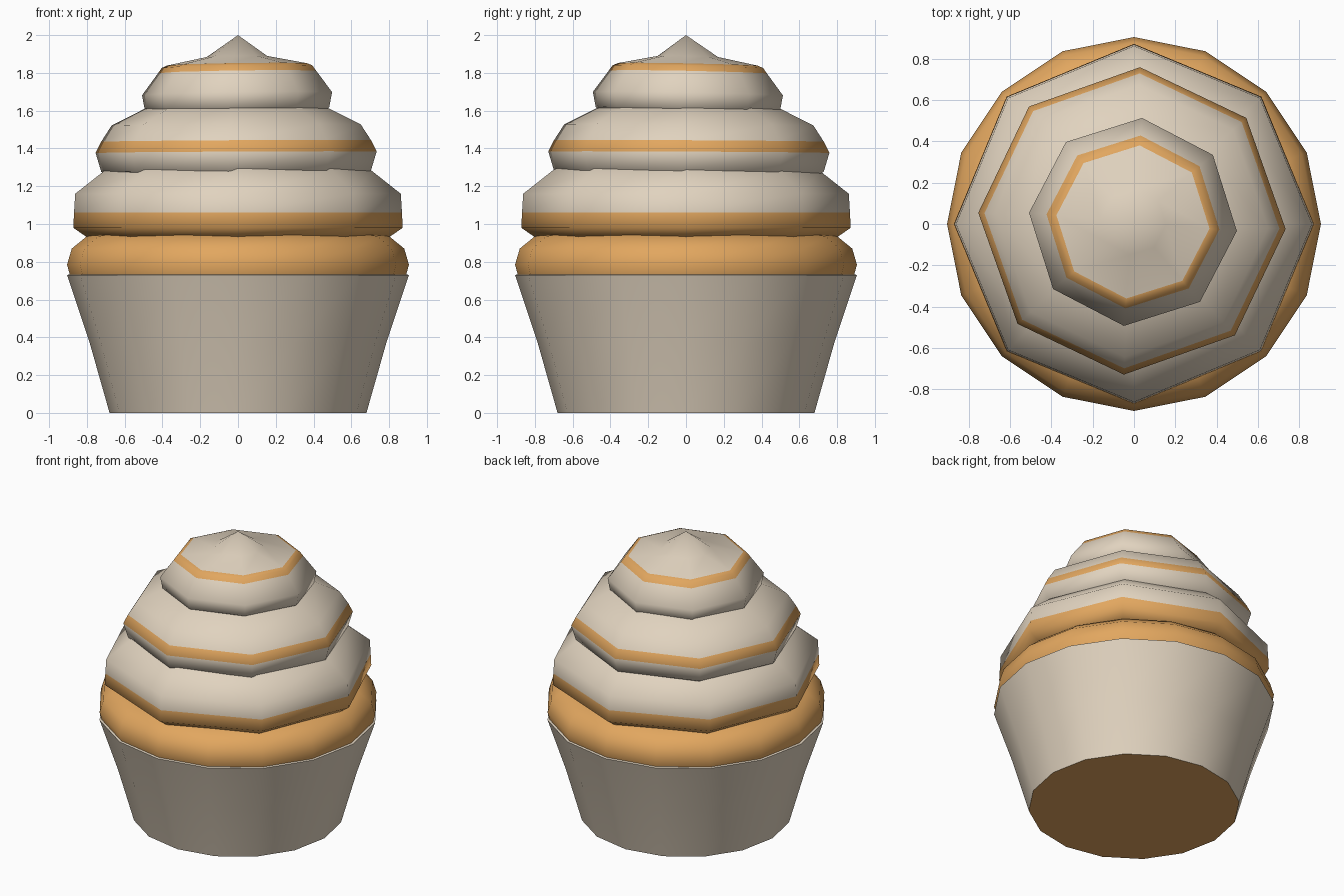
import bpy, bmesh, math

if "Cube" in bpy.data.objects:
    bpy.data.objects.remove(bpy.data.objects["Cube"])


def material(name, rgb):
    m = bpy.data.materials.new(name)
    m.diffuse_color = (*rgb, 1)
    m.use_nodes = True
    m.node_tree.nodes["Principled BSDF"].inputs["Base Color"].default_value = m.diffuse_color
    return m


MATS = [material("cream", (0.75, 0.65, 0.52)),
        material("caramel", (0.76, 0.385, 0.115))]


def lathe(name, sides, profile, colours, twist=0, tilt=(0, 0), shift=(0, 0),
          cap_bottom=None, smooth=60):
    """Revolve (radius, z) rings; colours holds one material index per band."""
    bm = bmesh.new()
    rings = []
    for r, z in profile:
        if r == 0:
            rings.append([bm.verts.new((0, 0, z))])
            continue
        ring = []
        for i in range(sides):
            a = 2 * math.pi * i / sides + math.radians(twist)
            x, y = r * math.cos(a), r * math.sin(a)
            ring.append(bm.verts.new((x + shift[0], y + shift[1],
                                      z + tilt[0] * x + tilt[1] * y)))
        rings.append(ring)
    for lo, hi, c in zip(rings, rings[1:], colours):
        for i in range(sides):
            j = (i + 1) % sides
            top = [hi[0]] if len(hi) == 1 else [hi[j], hi[i]]
            bm.faces.new([lo[i], lo[j]] + top).material_index = c
    if cap_bottom is not None:
        bm.faces.new(rings[0][::-1]).material_index = cap_bottom
    mesh = bpy.data.meshes.new(name)
    bm.to_mesh(mesh)
    bm.free()
    for m in MATS:
        mesh.materials.append(m)
    ob = bpy.data.objects.new(name, mesh)
    bpy.context.collection.objects.link(ob)
    bpy.ops.object.select_all(action='DESELECT')
    ob.select_set(True)
    bpy.context.view_layer.objects.active = ob
    bpy.ops.object.shade_smooth_by_angle(angle=math.radians(smooth))
    return ob


# Paper cup, with the cake showing on its underside
lathe("wrapper", 16, [(0.68, 0), (0.785, 0.37), (0.905, 0.73), (0.885, 0.735)],
      [0, 0, 0], cap_bottom=1)

# Puffed cake rim above the paper
lathe("cake_rim", 16, [(0.89, 0.73), (0.905, 0.785), (0.88, 0.87), (0.80, 0.935),
                       (0.70, 0.95)], [1, 1, 1, 1])

# Three octagonal frosting tiers, each turned slightly more than the one below
lathe("frosting_bottom_tier", 8,
      [(0.77, 0.925), (0.80, 0.93), (0.872, 0.98), (0.868, 1.06), (0.862, 1.16),
       (0.71, 1.28), (0.66, 1.31)], [1, 1, 1, 0, 0, 0])
lathe("frosting_middle_tier", 8,
      [(0.68, 1.26), (0.715, 1.28), (0.745, 1.38), (0.715, 1.44), (0.66, 1.525),
       (0.49, 1.61), (0.44, 1.63)], [0, 0, 1, 0, 0, 0],
      twist=-3, tilt=(0.005, -0.005), shift=(-0.01, 0.015))
lathe("frosting_top_tier", 8,
      [(0.46, 1.59), (0.49, 1.61), (0.505, 1.69), (0.42, 1.805), (0.40, 1.833),
       (0.372, 1.845), (0.16, 1.887), (0, 2.0)], [0, 0, 0, 1, 1, 0, 0],
      twist=-5, tilt=(0.015, -0.02), shift=(-0.005, 0.01))
